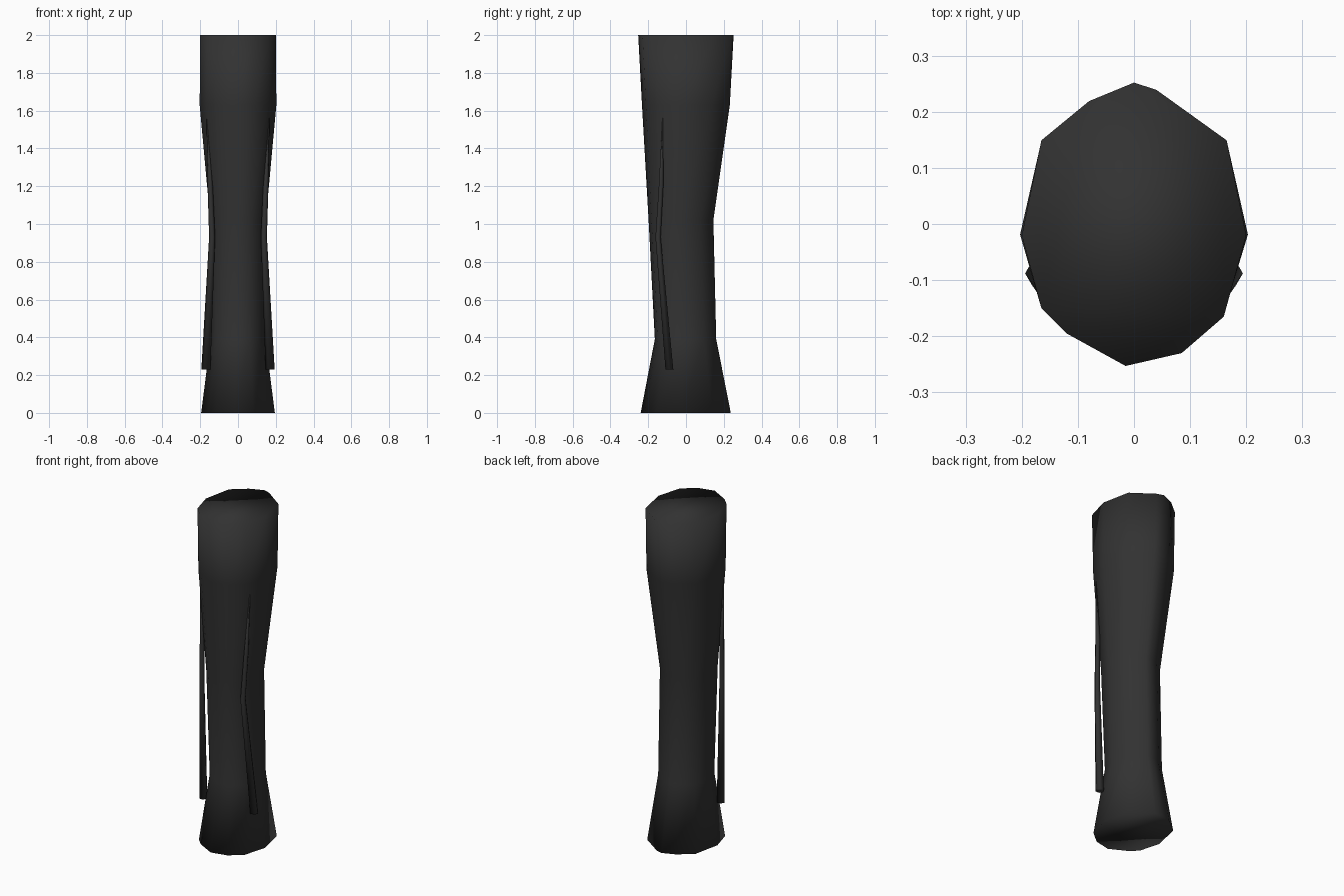
import bpy, bmesh, math

if "Cube" in bpy.data.objects:
    bpy.data.objects.remove(bpy.data.objects["Cube"])

mat = bpy.data.materials.new("charcoal")
mat.diffuse_color = (0.032, 0.032, 0.032, 1)
mat.use_nodes = True
mat.node_tree.nodes["Principled BSDF"].inputs["Base Color"].default_value = mat.diffuse_color


def loft(name, rings):
    """Closed smooth-shaded solid through a list of equal-length point rings."""
    bm = bmesh.new()
    loops = [[bm.verts.new(p) for p in ring] for ring in rings]
    n = len(loops[0])
    for a, b in zip(loops, loops[1:]):
        for i in range(n):
            j = (i + 1) % n
            bm.faces.new((a[i], a[j], b[j], b[i]))
    bm.faces.new(loops[0][::-1])
    bm.faces.new(loops[-1])
    bmesh.ops.recalc_face_normals(bm, faces=bm.faces)
    for f in bm.faces:
        f.smooth = True
    me = bpy.data.meshes.new(name)
    bm.to_mesh(me)
    bm.free()
    me.materials.append(mat)
    ob = bpy.data.objects.new(name, me)
    bpy.context.collection.objects.link(ob)
    return ob


# Trunk: one irregular faceted outline, scaled per height
outline = [(0.2, -0.02), (0.165, 0.15), (0.04, 0.24), (0, 0.253), (-0.08, 0.22),
           (-0.165, 0.15), (-0.2, -0.02), (-0.165, -0.15), (-0.12, -0.195),
           (-0.015, -0.253), (0.085, -0.23), (0.16, -0.165)]
# height, half width, front y, back y
sections = [(0, 0.195, -0.24, 0.237), (0.39, 0.145, -0.165, 0.16),
            (1.02, 0.147, -0.198, 0.145), (1.63, 0.203, -0.233, 0.232),
            (2, 0.2, -0.253, 0.252)]
rings = []
for z, hx, y0, y1 in sections:
    mid, hy = (y0 + y1) / 2, (y1 - y0) / 2
    rings.append([(x * hx / 0.2, mid + y * hy / 0.253, z) for x, y in outline])
loft("trunk", rings)

# Side strands: thin bent tapering tubes, mirrored left and right
path = [(0.170, -0.088, 0.23, 0.024), (0.137, -0.148, 0.93, 0.016),
        (0.147, -0.132, 1.2, 0.014), (0.165, -0.123, 1.56, 0.002)]
for side, label in ((1, "right"), (-1, "left")):
    loft("strand_" + label,
         [[(side * (x + r * math.cos(k * math.tau / 6)),
            y + r * math.sin(k * math.tau / 6), z) for k in range(6)]
          for x, y, z, r in path])
